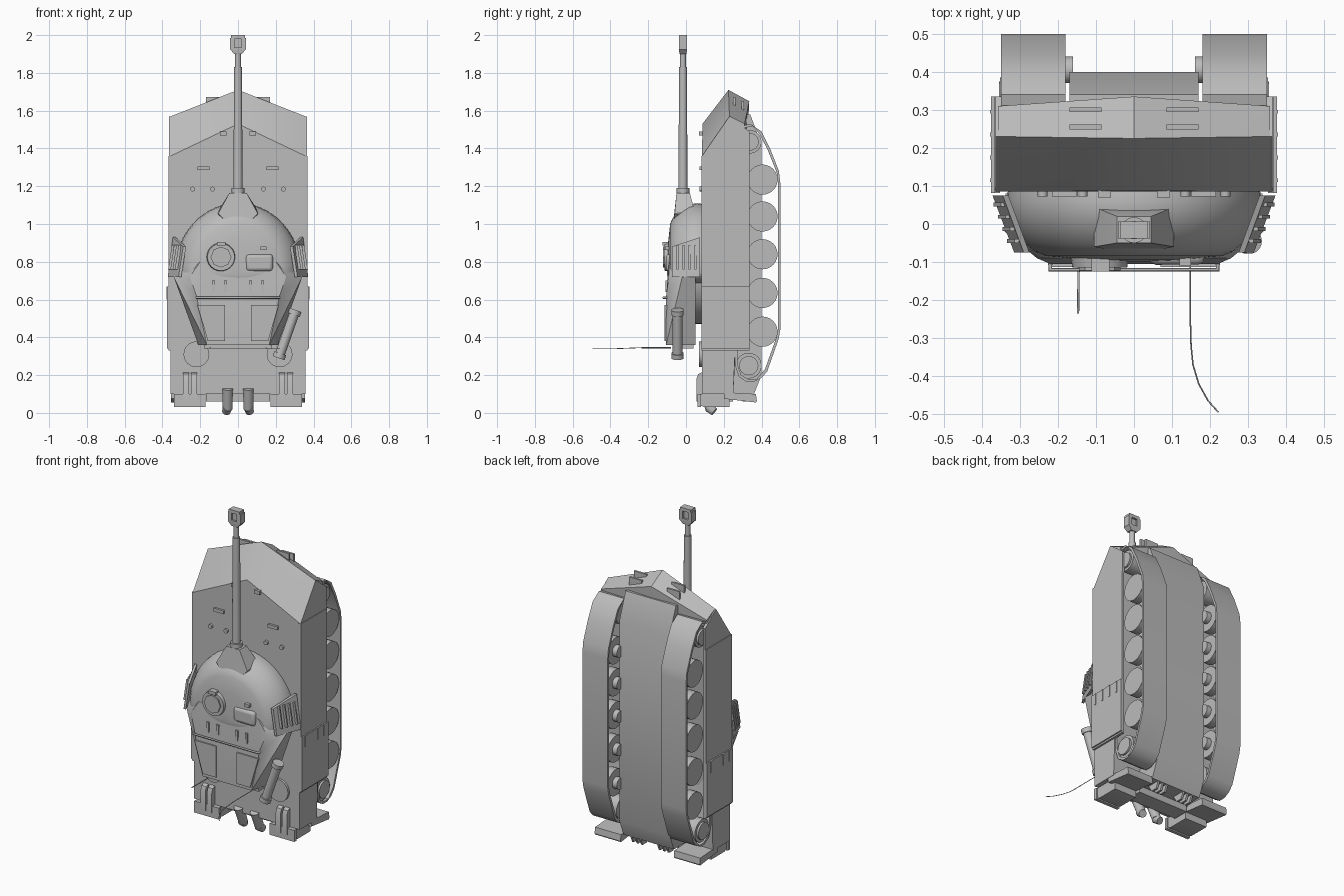
import bpy, bmesh, math
from mathutils import Vector, Matrix

if "Cube" in bpy.data.objects:
    bpy.data.objects.remove(bpy.data.objects["Cube"])

grey = bpy.data.materials.new("armour grey")
grey.use_nodes = True
GREY = (0.5, 0.5, 0.5, 1)
grey.diffuse_color = GREY
grey.node_tree.nodes["Principled BSDF"].inputs["Base Color"].default_value = GREY


def finish(name, bm, mirror=False):
    bmesh.ops.recalc_face_normals(bm, faces=bm.faces)
    me = bpy.data.meshes.new(name)
    bm.to_mesh(me)
    bm.free()
    ob = bpy.data.objects.new(name, me)
    bpy.context.collection.objects.link(ob)
    me.materials.append(grey)
    if mirror:
        ob.modifiers.new("Mirror", "MIRROR")
    return ob


def solid(name, pts, mirror=False):
    """Convex solid through the points."""
    bm = bmesh.new()
    res = bmesh.ops.convex_hull(bm, input=[bm.verts.new(p) for p in pts])
    junk = list({g for g in res["geom_interior"] + res["geom_unused"] if isinstance(g, bmesh.types.BMVert)})
    bmesh.ops.delete(bm, geom=junk, context="VERTS")
    bmesh.ops.dissolve_limit(bm, angle_limit=0.02, verts=bm.verts, edges=bm.edges)
    return finish(name, bm, mirror)


def box(name, x, y, z, mirror=False):
    return solid(name, [(a, b, c) for a in x for b in y for c in z], mirror)


def side_prism(name, x, yz, mirror=False):
    return solid(name, [(a, *p) for a in x for p in yz], mirror)


def rod(name, a, b, r, r2=None, n=24, mirror=False):
    a, b = Vector(a), Vector(b)
    bm = bmesh.new()
    bmesh.ops.create_cone(bm, cap_ends=True, segments=n, radius1=r, radius2=r if r2 is None else r2,
                          depth=(b - a).length)
    turn = (b - a).to_track_quat("Z", "Y").to_matrix().to_4x4()
    bmesh.ops.transform(bm, matrix=Matrix.Translation((a + b) / 2) @ turn, verts=bm.verts)
    return finish(name, bm, mirror)


def loft(name, rings, closed=False, mirror=False):
    bm = bmesh.new()
    vs = [[bm.verts.new(p) for p in ring] for ring in rings]
    n = len(vs[0])
    last = len(vs) if closed else len(vs) - 1
    for i in range(last):
        a, b = vs[i], vs[(i + 1) % len(vs)]
        for j in range(n):
            bm.faces.new((a[j], a[(j + 1) % n], b[(j + 1) % n], b[j]))
    if not closed:
        bm.faces.new(vs[0])
        bm.faces.new(vs[-1])
    return finish(name, bm, mirror)


def wire(name, pts, r):
    cu = bpy.data.curves.new(name, "CURVE")
    cu.dimensions = "3D"
    cu.bevel_depth = r
    cu.bevel_resolution = 2
    sp = cu.splines.new("POLY")
    sp.points.add(len(pts) - 1)
    for q, p in zip(sp.points, pts):
        q.co = (*p, 1)
    ob = bpy.data.objects.new(name, cu)
    bpy.context.collection.objects.link(ob)
    cu.materials.append(grey)


# Hull with pointed nose, belly tub and skirts
W = 0.357
half = [(W, .085, .1), (W, .085, 1.36), (W, .23, 1.57), (W, .31, 1.53), (W, .25, 1.4), (W, .25, .1)]
solid("hull", half + [(-x, y, z) for x, y, z in half]
      + [(0, .087, 1.53), (0, .225, 1.71), (0, .335, 1.65)])
side_prism("belly", (-.17, .17), [(.2, .1), (.36, .1), (.4, .2), (.4, 1.42), (.34, 1.58), (.2, 1.58)])
box("side_skirt", (.352, .368), (.082, .335), (.33, 1.36), True)
side_prism("front_skirt", (.348, .364), [(.085, 1.36), (.335, 1.36), (.335, 1.49), (.23, 1.57)], True)
box("rear_side_skirt", (.366, .376), (.082, .335), (.34, .67), True)
for i in range(4):
    box(f"skirt_slot_{i}", (.374, .379), (.11 + i * .06, .12 + i * .06), (.6, .67), True)

# Deck details
for z in (1.295,):
    box("deck_vision_slot", (.15, .215), (.072, .09), (z - .01, z + .01), True)
for i, x in enumerate((.135, .24)):
    rod(f"deck_bolt_{i}", (x, .09, 1.185), (x, .072, 1.185), .013, n=12, mirror=True)
box("nose_periscope", (.06, .095), (.07, .09), (1.468, 1.49), True)
rod("deck_fan", (.22, .09, .31), (.22, .07, .31), .068, n=32, mirror=True)
for i, y in enumerate((.255, .3)):
    box(f"nose_hook_{i}", (.085, .17), (y - .006, y + .006), (1.6, 1.672 - i * .02), True)

# Tracks, road wheels, sprocket and idler
path = [(.34, 1.53), (.4, 1.49), (.445, 1.4), (.492, 1.28), (.499, 1.22), (.499, .44), (.49, .39), (.43, .22),
        (.4, .185), (.36, .165), (.32, .165), (.28, .19), (.26, .25), (.255, 1.4), (.265, 1.48), (.3, 1.52)]
my, mz = .37, .85
rings = []
for y, z in path:
    iy = y + (.012 if y < my else -.012)
    iz = mz + (z - mz) * .983
    rings.append([(.18, y, z), (.35, y, z), (.35, iy, iz), (.18, iy, iz)])
loft("track", rings, closed=True, mirror=True)
for i, z in enumerate((.43, .635, .84, 1.04, 1.235)):
    rod(f"outer_wheel_{i}", (.29, .405, z), (.342, .405, z), .08, mirror=True)
    rod(f"inner_wheel_{i}", (.19, .405, z), (.24, .405, z), .08, mirror=True)
    rod(f"wheel_axle_{i}", (.16, .405, z), (.3, .405, z), .035, n=16, mirror=True)
for name, y, z, r in (("sprocket", .332, .25, .068), ("idler", .338, 1.435, .062)):
    rod(name, (.19, y, z), (.34, y, z), r, mirror=True)
    rod(name + "_hub", (.34, y, z), (.352, y, z), r * .75, mirror=True)

# Turret: flattened dome on a ring
rings = []
for y, s in ((.085, .99), (.06, 1), (.02, .985), (-.02, .93), (-.05, .86), (-.072, .78), (-.084, .7),
             (-.094, .45), (-.1, .15)):
    ring = []
    for k in range(48):
        a = math.tau * k / 48
        ring.append((.335 * s * math.cos(a), y, .745 + (.365 if math.sin(a) > 0 else .1) * s * math.sin(a)))
    rings.append(ring)
loft("turret_dome", rings)
rod("turret_ring", (0, .09, .75), (0, .04, .75), .28, n=40)

# Turret bustle with sloping sides
solid("turret_bustle", [(s * x, y, z) for s in (-1, 1) for x, y, z in
      ((.255, -.09, .72), (.22, -.105, .62), (.165, -.105, .36), (.335, .05, .72), (.34, -.02, .72),
       (.21, .05, .36), (.31, .05, .78), (.2, -.09, .8))])
box("bustle_floor_lip", (-.18, .18), (-.06, .04), (.34, .365))
solid("bustle_panel", [(x, y, z) for y in (-.113, -.1) for x, z in ((.07, .38), (.16, .38), (.215, .57), (.07, .57))], True)
wire("bustle_rail", [(-.22, -.1, .61), (-.22, -.12, .61), (.22, -.12, .61), (.22, -.1, .61)], .006)
for i, x in enumerate((.065, .13)):
    box(f"roof_clip_{i}", (x - .008, x + .008), (-.108, -.09), (.64, .7), True)

# Slatted cheek armour
solid("cheek_armour", [(.29, -.075, .88), (.315, -.075, .72), (.3, -.075, .72), (.275, -.075, .88),
      (.345, .075, .93), (.372, .075, .72), (.355, .075, .72), (.33, .075, .93)], True)
for i in range(4):
    t = -.05 + i * .032
    dx = (t + .075) * .37
    solid(f"cheek_slat_{i}", [(x + dx, y, z) for y in (t, t + .01) for x, z in
          ((.293, .89), (.305, .89), (.325, .76), (.305, .76))], True)

# Roof fittings
rod("cupola", (-.09, -.08, .825), (-.09, -.114, .825), .078, .072, n=24)
rod("cupola_lid", (-.09, -.11, .825), (-.09, -.122, .825), .055, n=8)
box("cupola_periscope", (-.112, -.065), (-.125, -.09), (.885, .905))
hatch = box("loader_hatch", (.04, .185), (-.107, -.07), (.75, .84))
bev = hatch.modifiers.new("Bevel", "BEVEL")
bev.width, bev.segments = .018, 3
box("loader_periscope", (.12, .15), (-.11, -.07), (.862, .88))

# Gun: mantlet, barrel and muzzle brake
GY = -.016
solid("mantlet", [(s * x, y, z) for s in (-1, 1) for x, y, z in
      ((.105, .045, 1.07), (.105, -.06, 1.055), (.045, .02, 1.165), (.045, -.05, 1.165), (.1, .045, 1.03), (.08, -.065, 1.03))])
solid("mantlet_neck", [(x, y, z) for x in (-.07, .07) for y, z in ((-.055, 1.05), (.04, 1.06), (-.085, .93), (.04, .93))])
rod("barrel_collar", (0, GY, 1.15), (0, GY, 1.19), .034)
rod("barrel_sleeve", (0, GY, 1.17), (0, GY, 1.83), .024, .021)
rod("barrel_tip", (0, GY, 1.82), (0, GY, 1.93), .016)
solid("muzzle_base", [(x * s, GY + d * y, z) for s in (-1, 1) for d in (-1, 1) for x, y, z in
      ((.02, .018, 1.9), (.042, .022, 1.925), (.042, .022, 1.935))])
box("muzzle_cheek", (.018, .042), (GY - .022, GY + .022), (1.93, 1.985), True)
box("muzzle_core", (-.02, .02), (GY - .01, GY + .01), (1.93, 1.985))
box("muzzle_cap", (-.036, .036), (GY - .022, GY + .022), (1.98, 2))

# Side canister and aerials
c0, c1 = Vector((.215, -.045, .29)), Vector((.305, -.045, .545))
rod("canister", c0, c1, .026)
for i, t in enumerate((0, .9)):
    rod(f"canister_cap_{i}", c0.lerp(c1, t), c0.lerp(c1, t + .1), .033)
wire("short_aerial", [(-.145, -.08, .345), (-.147, -.235, .345)], .003)
wire("long_aerial", [(.148, -.08, .345), (.148, -.25, .345), (.15, -.32, .342), (.155, -.37, .34), (.17, -.42, .34),
                     (.195, -.465, .34), (.222, -.495, .34)], .002)

# Tail: exhaust trays with hooped pipes, mudflaps and tow lugs
side_prism("exhaust_tray", (.18, .33), [(.075, .04), (.075, .1), (.23, .11), (.23, .03), (.1, .03)], True)
box("exhaust_tray_lip", (.172, .338), (.06, .08), (.03, .1), True)
for i, x in enumerate((.232, .275)):
    side_prism(f"exhaust_hoop_{i}", (x - .016, x + .016),
               [(.055, .06), (.055, .18), (.065, .205), (.085, .215), (.1, .21), (.1, .06)], True)
rod("tail_pipe", (.055, .085, .13), (.055, .13, .022), .028, .026, mirror=True)
rod("tail_pipe_bend", (.055, .12, .03), (.062, .15, .006), .026, .022, mirror=True)
box("tail_ledge", (-.17, .17), (.15, .25), (.06, .11))
side_prism("mudflap", (.18, .355), [(.2, .075), (.37, .055), (.375, .065), (.37, .1), (.2, .11)], True)
for i, x in enumerate((.06, .09, .12)):
    side_prism(f"tow_lug_{i}", (x - .006, x + .006), [(.27, .11), (.3, .06), (.34, .06), (.37, .13)], True)

# Smooth round parts, keep hard edges
bpy.ops.object.select_all(action="DESELECT")
for ob in bpy.context.collection.objects:
    if ob.type == "MESH" and ob.data.materials and ob.data.materials[0] == grey:
        ob.select_set(True)
        bpy.context.view_layer.objects.active = ob
bpy.ops.object.shade_smooth_by_angle(angle=math.radians(32))
